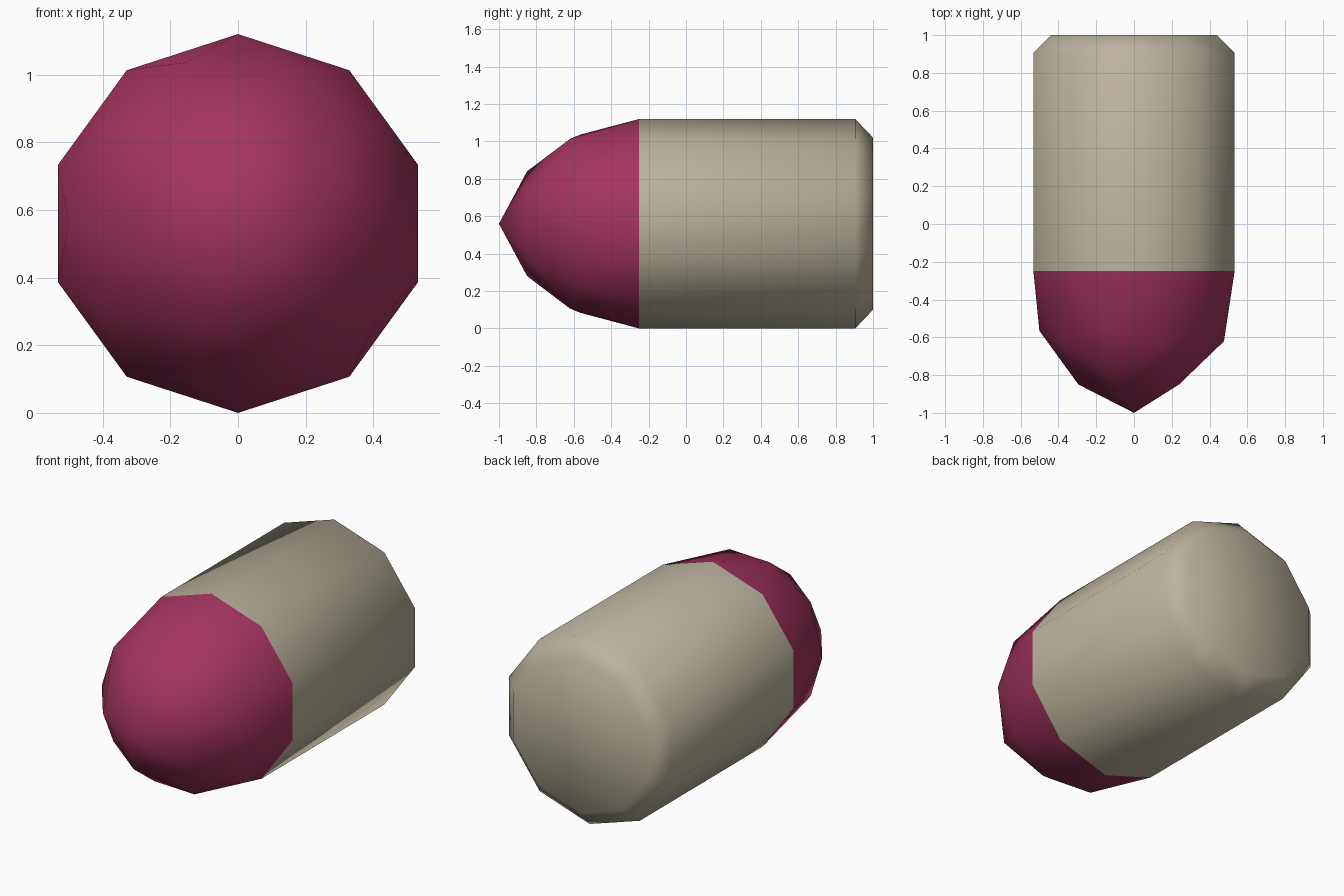
import bpy, bmesh, math
from mathutils import Matrix

if "Cube" in bpy.data.objects:
    bpy.data.objects.remove(bpy.data.objects["Cube"])

R, CZ, SEAM = 0.56, 0.56, -0.25


def material(name, rgb):
    m = bpy.data.materials.new(name)
    m.diffuse_color = (*rgb, 1)
    m.use_nodes = True
    m.node_tree.nodes["Principled BSDF"].inputs["Base Color"].default_value = m.diffuse_color
    return m


def finish(bm, name, mat):
    bmesh.ops.recalc_face_normals(bm, faces=bm.faces)
    me = bpy.data.meshes.new(name)
    bm.to_mesh(me)
    bm.free()
    me.materials.append(mat)
    for p in me.polygons:
        p.use_smooth = True
    ob = bpy.data.objects.new(name, me)
    ob.location = (0, SEAM, CZ)
    bpy.context.collection.objects.link(ob)
    return ob


# Rounded nose: half a low-poly icosphere, pole towards the front
bm = bmesh.new()
bmesh.ops.create_icosphere(bm, subdivisions=2, radius=1)
bmesh.ops.delete(bm, geom=[v for v in bm.verts if v.co.z > 0.01], context='VERTS')
for v in bm.verts:
    depth = 0.75 if v.co.z < -0.99 else -0.705 * v.co.z
    v.co = (R * v.co.x, -depth, R * v.co.y)
finish(bm, "nose", material("magenta", (0.37, 0.034, 0.115)))

# Ten-sided body with a bevelled closed back end
bm = bmesh.new()
rings = []
for y, r in [(0, R), (0.905 - SEAM, R), (1 - SEAM, 0.46)]:
    rings.append([bm.verts.new((r * math.cos(math.radians(18 + 36 * i)), y,
                                r * math.sin(math.radians(18 + 36 * i)))) for i in range(10)])
for a, b in zip(rings, rings[1:]):
    for i in range(10):
        j = (i + 1) % 10
        bm.faces.new((a[i], a[j], b[j], b[i]))
bm.faces.new(rings[-1])
finish(bm, "body", material("warm grey", (0.50, 0.45, 0.34)))
